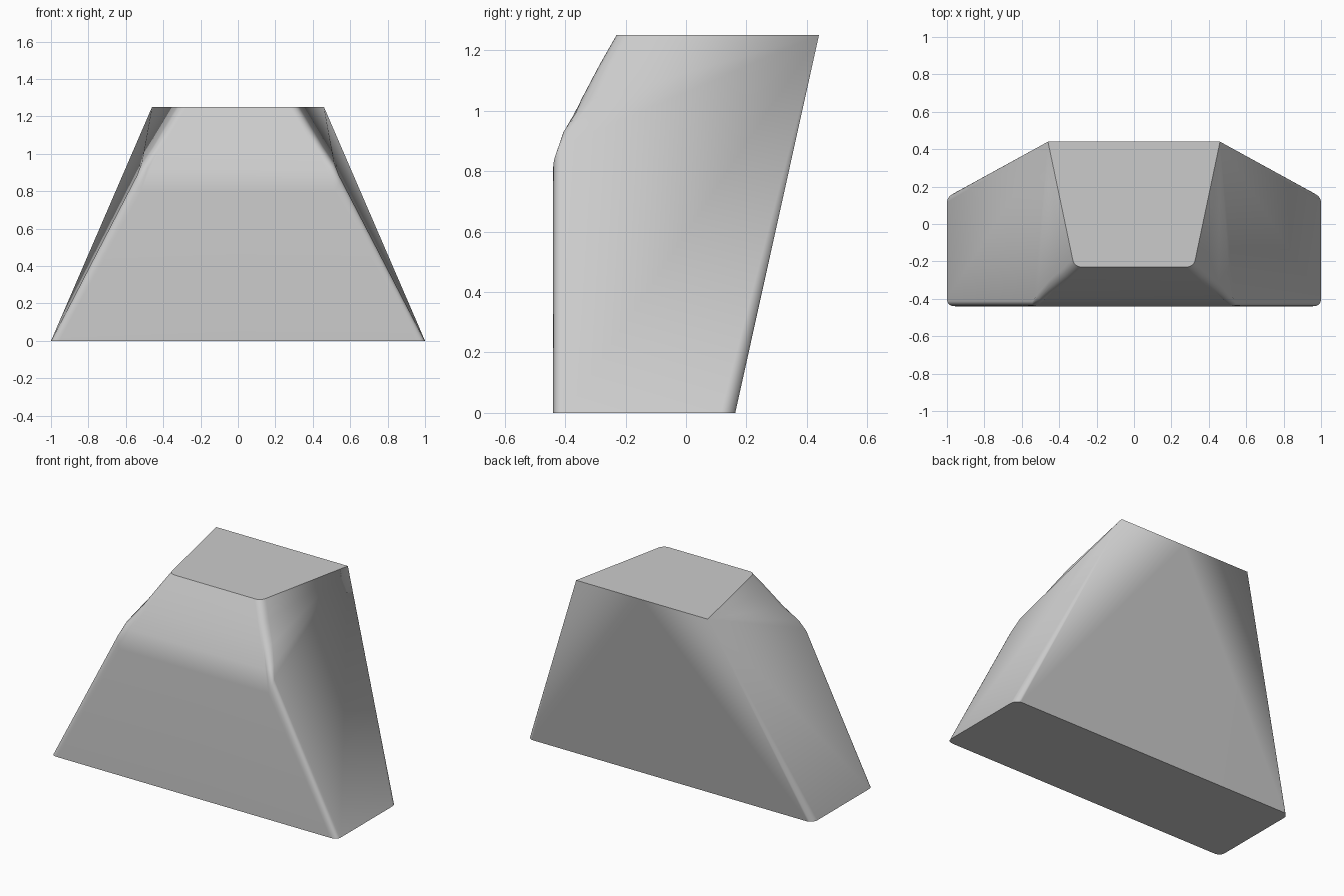
import bpy
import bmesh
import math
from mathutils import Vector

cube = bpy.data.objects.get("Cube")
if cube:
    bpy.data.objects.remove(cube, do_unlink=True)

ARC = 6


def arc(start, corner, end):
    """Rounded corner running from start to end, pulled towards corner."""
    a, b, c = Vector(start), Vector(corner), Vector(end)
    steps = [i / ARC for i in range(ARC + 1)]
    return [a * (1 - t) ** 2 + b * 2 * t * (1 - t) + c * t * t for t in steps]


def front_row(x, y, z):
    """Level section of the sloped front corner."""
    return arc((x - 0.042, y, z), (x, y, z), (x + 0.008, y + 0.042, z))


# Front corner sections, from the base to the top
rows = [
    arc((0.955, -0.44, 0), (1, -0.44, 0), (1, -0.40, 0)),
    arc((0.52, -0.44, 0.80), (0.56, -0.44, 0.87), (0.535, -0.40, 0.89)),
    arc((0.47, -0.40, 0.92), (0.51, -0.42, 0.93), (0.515, -0.375, 0.95)),
    front_row(0.445, -0.345, 1.04),
    front_row(0.38, -0.287, 1.15),
    front_row(0.32, -0.23, 1.25),
]

bm = bmesh.new()
grid = []
for row in rows:
    centre = Vector((0, row[0].y, row[0].z))
    grid.append([bm.verts.new(p) for p in [centre] + row])

# Rounded back corner narrows to a point at the top
back = [bm.verts.new(p) for p in
        arc((1, 0.115, 0), (1, 0.145, 0), (0.965, 0.163, 0))]
back_centre = bm.verts.new((0, 0.163, 0))
peak = bm.verts.new((0.46, 0.44, 1.25))
peak_centre = bm.verts.new((0, 0.44, 1.25))

# Front and its rounded edge
for low, high in zip(grid, grid[1:]):
    for i in range(len(low) - 1):
        bm.faces.new((low[i], low[i + 1], high[i + 1], high[i]))
    bm.faces.new((low[-1], peak, high[-1]))

# Side, back corner and back
bm.faces.new((grid[0][-1], back[0], peak))
for a, b in zip(back, back[1:]):
    bm.faces.new((a, b, peak))
bm.faces.new((back[-1], back_centre, peak_centre, peak))

# Flat top and base
bm.faces.new(grid[-1] + [peak, peak_centre])
bm.faces.new(list(reversed(grid[0] + back + [back_centre])))
bmesh.ops.recalc_face_normals(bm, faces=bm.faces)

mesh = bpy.data.meshes.new("tapered_block")
bm.to_mesh(mesh)
bm.free()
block = bpy.data.objects.new("tapered_block", mesh)
bpy.context.collection.objects.link(block)

# One grey for the whole body
grey = bpy.data.materials.new("light_grey")
grey.use_nodes = True
colour = (0.6, 0.6, 0.6, 1)
grey.diffuse_color = colour
grey.node_tree.nodes["Principled BSDF"].inputs["Base Color"].default_value = colour
mesh.materials.append(grey)

# Mirror the half, then smooth the rounded edges only
mirror = block.modifiers.new("mirror", 'MIRROR')
mirror.use_clip = True
bpy.context.view_layer.objects.active = block
block.select_set(True)
bpy.ops.object.modifier_apply(modifier=mirror.name)
bpy.ops.object.shade_smooth_by_angle(angle=math.radians(35))
weighted = block.modifiers.new("weighted_normals", 'WEIGHTED_NORMAL')
weighted.keep_sharp = True
